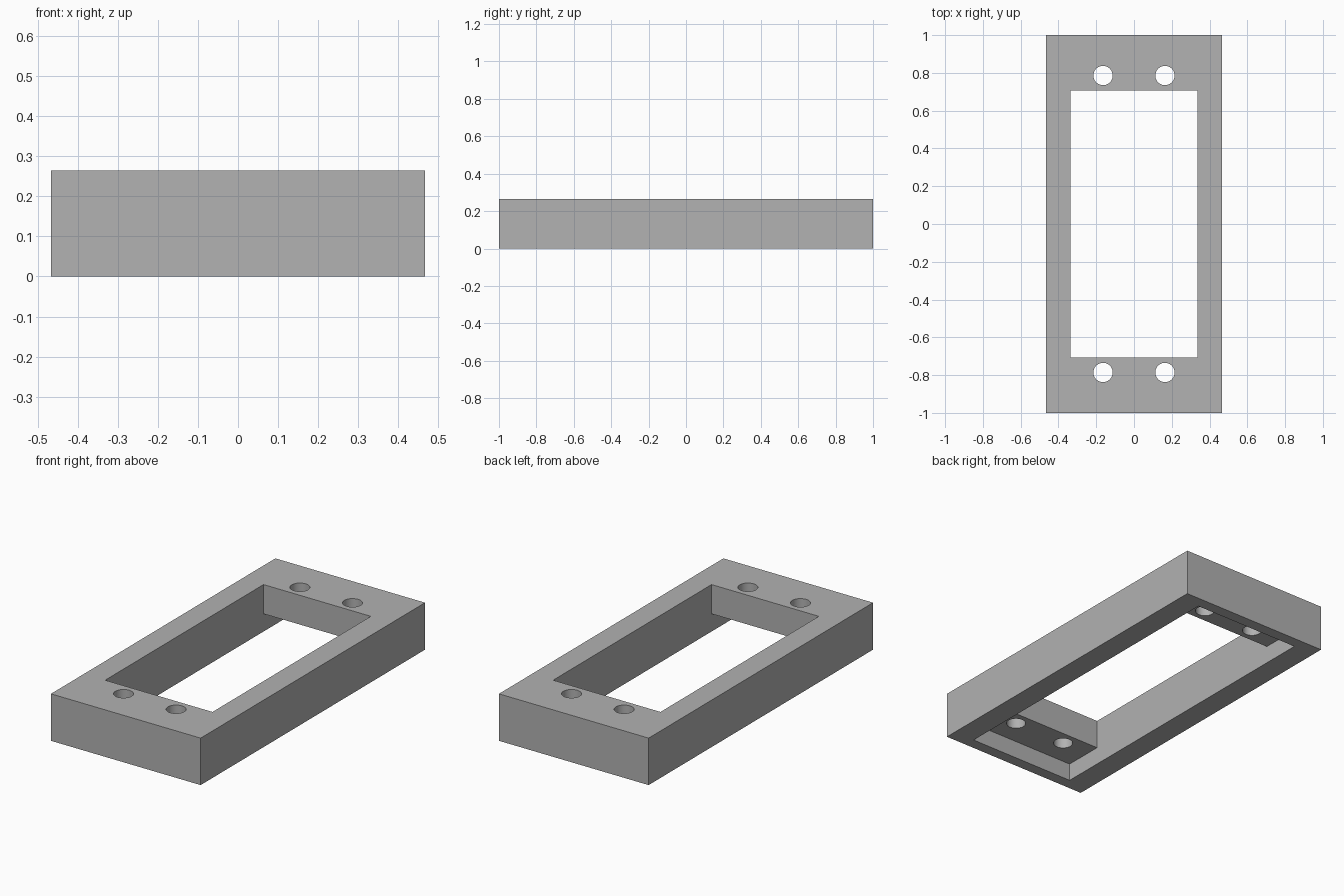
import bpy
import math

cube = bpy.data.objects.get("Cube")
if cube:
    bpy.data.objects.remove(cube, do_unlink=True)

HALF_X, HALF_Y, HEIGHT = 0.467, 1.0, 0.265
OPEN_X, OPEN_Y = 0.335, 0.706           # through opening
POCKET_Y, POCKET_Z = 0.935, 0.1         # longer recess underneath
HOLE_X, HOLE_Y, HOLE_R = 0.164, 0.786, 0.051

grey = bpy.data.materials.new("grey")
grey.use_nodes = True
colour = (0.445, 0.445, 0.445, 1)
grey.diffuse_color = colour
grey.node_tree.nodes["Principled BSDF"].inputs["Base Color"].default_value = colour


def box(name, half_x, half_y, z0, z1):
    bpy.ops.mesh.primitive_cube_add(size=1, location=(0, 0, (z0 + z1) / 2))
    ob = bpy.context.object
    ob.name = name
    ob.scale = (2 * half_x, 2 * half_y, z1 - z0)
    bpy.ops.object.transform_apply(location=True, rotation=False, scale=True)
    ob.data.materials.append(grey)
    return ob


# Solid block
frame = box("mounting_frame", HALF_X, HALF_Y, 0, HEIGHT)

# Opening and the recess that leaves a ledge at each end
cutters = [
    box("opening_cutter", OPEN_X, OPEN_Y, -0.2, HEIGHT + 0.2),
    box("pocket_cutter", OPEN_X, POCKET_Y, -0.1, POCKET_Z),
]

# Two screw holes through each ledge
for sx in (-1, 1):
    for sy in (-1, 1):
        bpy.ops.mesh.primitive_cylinder_add(
            vertices=48, radius=HOLE_R, depth=1, location=(sx * HOLE_X, sy * HOLE_Y, 0))
        hole = bpy.context.object
        hole.name = "hole_cutter"
        hole.data.materials.append(grey)
        cutters.append(hole)

# Cut and discard the cutters
bpy.context.view_layer.objects.active = frame
for cutter in cutters:
    cutter.hide_render = True
    mod = frame.modifiers.new("cut", 'BOOLEAN')
    mod.operation = 'DIFFERENCE'
    mod.solver = 'EXACT'
    mod.object = cutter
    bpy.ops.object.modifier_apply(modifier=mod.name)
    bpy.data.objects.remove(cutter, do_unlink=True)

# Round hole walls, crisp edges
bpy.ops.object.select_all(action='DESELECT')
frame.select_set(True)
bpy.ops.object.shade_smooth_by_angle(angle=math.radians(30))
